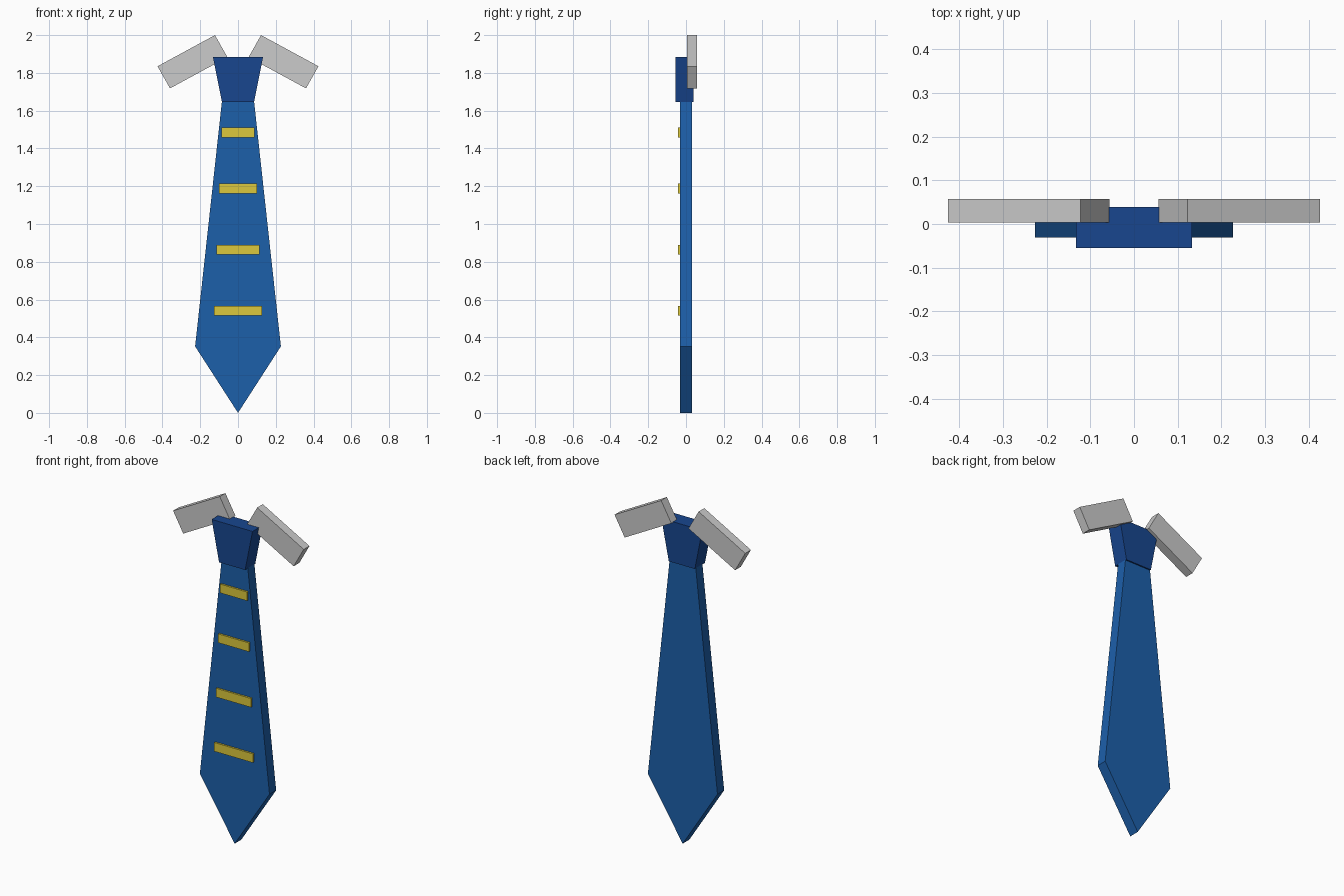
import bpy

if "Cube" in bpy.data.objects:
    bpy.data.objects.remove(bpy.data.objects["Cube"])


def paint(name, rgb):
    mat = bpy.data.materials.new(name)
    mat.diffuse_color = (*rgb, 1.0)
    mat.use_nodes = True
    mat.node_tree.nodes["Principled BSDF"].inputs["Base Color"].default_value = mat.diffuse_color
    return mat


def slab(name, outline, y0, y1, mat=None):
    """Extrude an (x, z) outline, counter-clockwise from the front, from y0 to y1."""
    n = len(outline)
    verts = [(x, y, z) for y in (y0, y1) for x, z in outline]
    faces = [tuple(range(n)), tuple(reversed(range(n, 2 * n)))]
    faces += [(i, i + n, (i + 1) % n + n, (i + 1) % n) for i in range(n)]
    mesh = bpy.data.meshes.new(name)
    mesh.from_pydata(verts, [], faces)
    obj = bpy.data.objects.new(name, mesh)
    bpy.context.collection.objects.link(obj)
    if mat:
        mesh.materials.append(mat)
    return obj


blue = paint("blue_cloth", (0.012, 0.115, 0.402))
navy = paint("knot_blue", (0.009, 0.061, 0.275))
yellow = paint("stripe_yellow", (0.72, 0.58, 0.045))

# Blade with pointed tip
slab("blade", [(0, 0), (0.227, 0.352), (0.085, 1.65), (-0.085, 1.65), (-0.227, 0.352)],
     -0.031, 0.031, blue)

# Tapered knot
slab("knot", [(-0.085, 1.645), (0.085, 1.645), (0.133, 1.885), (-0.133, 1.885)],
     -0.055, 0.039, navy)

# Raised stripes, widening towards the tip
for i, (z, half) in enumerate([(1.485, 0.088), (1.188, 0.1), (0.864, 0.113), (0.541, 0.126)]):
    slab(f"stripe_{i + 1}",
         [(-half, z - 0.026), (half, z - 0.026), (half, z + 0.026), (-half, z + 0.026)],
         -0.042, -0.025, yellow)

# Collar flaps, mirrored left and right
flap = [(0.056, 1.883), (0.36, 1.718), (0.426, 1.835), (0.122, 2.0)]
slab("collar_right", flap, 0.004, 0.057)
slab("collar_left", [(-x, z) for x, z in reversed(flap)], 0.004, 0.057)
